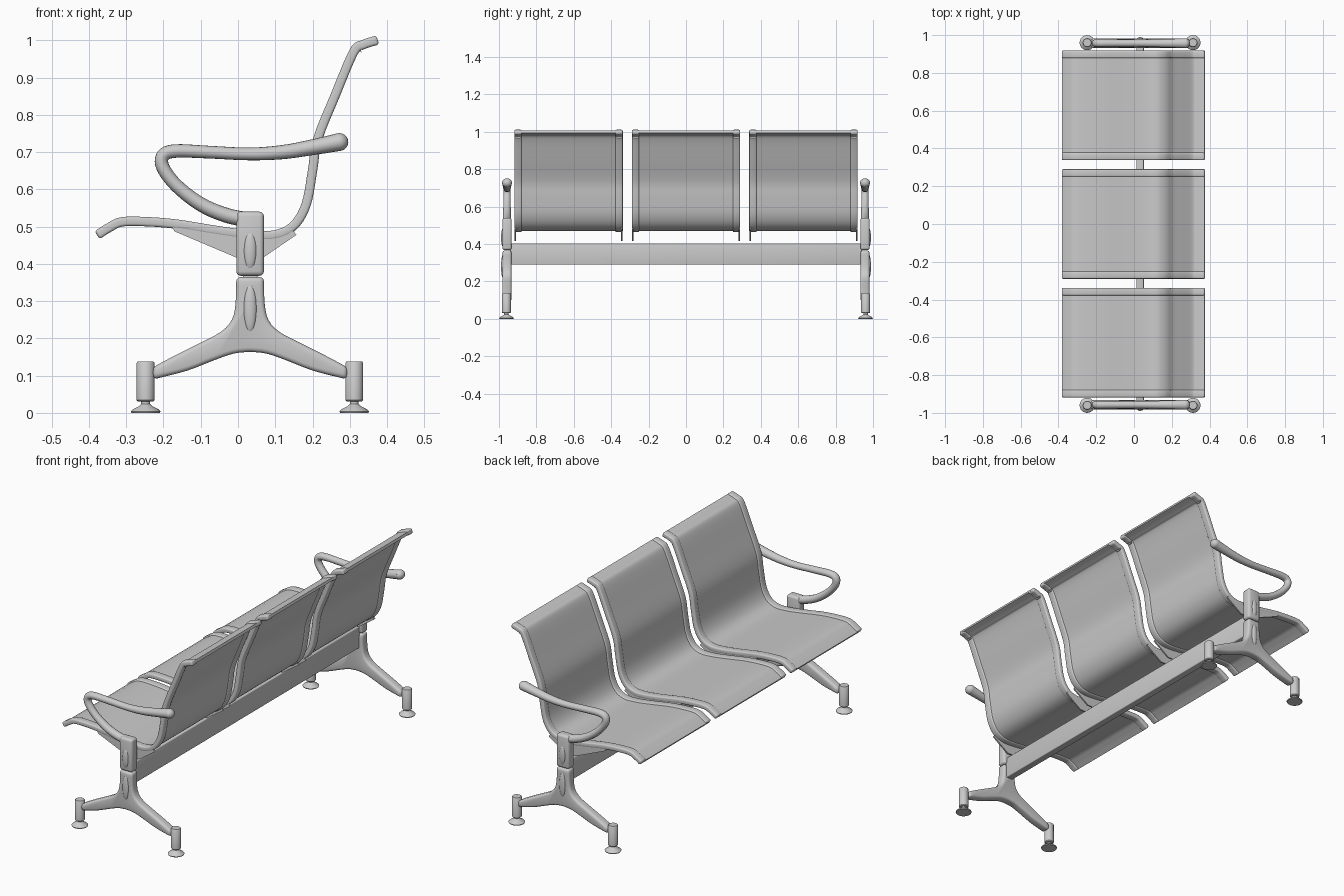
import bpy, bmesh, math
from mathutils import Vector

if "Cube" in bpy.data.objects:
    bpy.data.objects.remove(bpy.data.objects["Cube"], do_unlink=True)

grey = bpy.data.materials.new("light_grey")
grey.use_nodes = True
colour = (0.6, 0.6, 0.6, 1)
grey.diffuse_color = colour
grey.node_tree.nodes["Principled BSDF"].inputs["Base Color"].default_value = colour


def finish(name, bm, bevel=0.0, segments=3):
    """Bevel the sharp edges, shade smooth and link as an object."""
    bmesh.ops.recalc_face_normals(bm, faces=bm.faces)
    if bevel:
        sharp = [e for e in bm.edges if e.calc_face_angle(0) > 0.7]
        bmesh.ops.bevel(bm, geom=sharp, offset=bevel, segments=segments,
                        profile=0.5, affect='EDGES', clamp_overlap=False)
    mesh = bpy.data.meshes.new(name)
    bm.to_mesh(mesh)
    bm.free()
    mesh.materials.append(grey)
    mesh.shade_smooth()
    mesh.set_sharp_from_angle(angle=math.radians(40))
    obj = bpy.data.objects.new(name, mesh)
    bpy.context.collection.objects.link(obj)
    return obj


def spline(points, steps=5):
    """Smooth curve through points of any dimension."""
    p = [Vector(q) for q in points]
    p = [p[0] * 2 - p[1]] + p + [p[-1] * 2 - p[-2]]
    out = []
    for a, b, c, d in zip(p, p[1:], p[2:], p[3:]):
        for i in range(steps):
            t = i / steps
            out.append(0.5 * (2 * b + (c - a) * t + (2 * a - 5 * b + 4 * c - d) * t * t
                              + (3 * b - a - 3 * c + d) * t ** 3))
    return out + [p[-2]]


def sweep(name, path, section, y, bevel=0.0):
    """Sweep a (normal, y) section along a path of (x, z, scale)."""
    bm = bmesh.new()
    rings = []
    for i, p in enumerate(path):
        d = (path[min(i + 1, len(path) - 1)] - path[max(i - 1, 0)]).xy.normalized()
        rings.append([bm.verts.new((p.x - d.y * n * p.z, y + w * p.z, p.y + d.x * n * p.z))
                      for n, w in section])
    k = len(section)
    for a, b in zip(rings, rings[1:]):
        for j in range(k):
            bm.faces.new((a[j], a[(j + 1) % k], b[(j + 1) % k], b[j]))
    bm.faces.new(rings[0])
    bm.faces.new(rings[-1])
    return finish(name, bm, bevel)


def plate(name, outline, y, thick, bevel=0.0):
    """Extrude an (x, z) outline along y."""
    bm = bmesh.new()
    face = bm.faces.new([bm.verts.new((x, y - thick / 2, z)) for x, z in outline])
    new = bmesh.ops.extrude_face_region(bm, geom=[face])["geom"]
    bmesh.ops.translate(bm, vec=(0, thick, 0),
                        verts=[v for v in new if isinstance(v, bmesh.types.BMVert)])
    return finish(name, bm, bevel)


def ball(name, centre, size):
    bm = bmesh.new()
    bmesh.ops.create_uvsphere(bm, u_segments=20, v_segments=12, radius=1)
    bmesh.ops.scale(bm, vec=size, verts=bm.verts)
    bmesh.ops.translate(bm, vec=centre, verts=bm.verts)
    return finish(name, bm)


def lathe(name, profile, x, y, n=24):
    """Turn a (radius, z) profile about a vertical axis."""
    bm = bmesh.new()
    rings = [[bm.verts.new((x + r * math.cos(math.tau * i / n),
                            y + r * math.sin(math.tau * i / n), z)) for i in range(n)]
             for r, z in profile]
    for a, b in zip(rings, rings[1:]):
        for j in range(n):
            bm.faces.new((a[j], a[(j + 1) % n], b[(j + 1) % n], b[j]))
    bm.faces.new(rings[0])
    bm.faces.new(rings[-1])
    return finish(name, bm)


def rect(n, w):
    return [(-n, -w), (n, -w), (n, w), (-n, w)]


def box(x0, x1, z0, z1):
    return [(x0, z0), (x1, z0), (x1, z1), (x0, z1)]


# Seats: thin curved shell, two side rails, two support plates each
seat_path = spline([(-.378, .477, 1), (-.345, .498, 1), (-.31, .513, 1), (-.24, .513, 1),
                    (-.16, .506, 1), (-.06, .49, 1), (.03, .478, 1), (.1, .478, 1),
                    (.15, .503, 1), (.183, .56, 1), (.2, .65, 1), (.214, .735, 1),
                    (.26, .85, 1), (.31, .968, 1), (.335, .988, 1), (.375, 1.001, 1)])
bracket = [(-.18, .503), (-.17, .487), (.0, .415), (.065, .415), (.157, .478),
           (.145, .492), (.06, .475), (-.06, .488)]
for tag, cy in (("right", -.628), ("middle", 0), ("left", .628)):
    sweep(f"{tag}_seat_shell", seat_path, rect(.007, .27), cy)
    for side in (-1, 1):
        sweep(f"{tag}_seat_rail", seat_path, rect(.0125, .02), cy + side * .27, .007)
        plate(f"{tag}_seat_bracket", bracket, cy + side * .285, .008)

# Long support beam
plate("support_beam", box(.013, .052, .29, .403), 0, 1.88, .004)

# End frames
mid = .0325
half = [tuple(p) for p in spline([(.0, .164), (.045, .159), (.1, .14), (.17, .113),
                                  (.26, .09)], 3)]
half += [tuple(p) for p in spline([(.262, .122), (.2, .155), (.13, .19), (.078, .218),
                                   (.049, .25), (.039, .295), (.037, .365)], 3)]
leg = [(mid + x, z) for x, z in half] + [(mid - x, z) for x, z in reversed(half[1:])]
arm_path = spline([(.045, .515, 1), (-.03, .53, 1), (-.1, .56, .95), (-.165, .61, .9),
                   (-.202, .66, .9), (-.2, .692, .9), (-.165, .703, .9), (-.08, .7, .85),
                   (.03, .695, .85), (.12, .7, .95), (.2, .713, 1.05), (.272, .727, 1.2)])
oval = [(.02 * math.cos(math.tau * i / 16), .022 * math.sin(math.tau * i / 16))
        for i in range(16)]
foot = [(.038, 0), (.04, .004), (.034, .01), (.018, .018), (.012, .024), (.012, .034)]
sleeve = [(.02, .03), (.024, .034), (.024, .134), (.021, .138)]
for tag, s in (("right", -1), ("left", 1)):
    y = s * .957
    plate(f"{tag}_leg", leg, y, .048, .012)
    plate(f"{tag}_post", box(mid - .037, mid + .037, .368, .54), y, .05, .012)
    sweep(f"{tag}_armrest", arm_path, oval, y)
    ball(f"{tag}_armrest_tip", (.272, y, .727), (.024, .0264, .024))
    for z, h in ((.28, .065), (.435, .052)):
        ball(f"{tag}_post_boss", (mid, y + s * .02, z), (.018, .012, h))
    for x in (-.248, .312):
        lathe(f"{tag}_foot_pad", foot, x, y + s * .003)
        lathe(f"{tag}_foot_sleeve", sleeve, x, y + s * .003)
